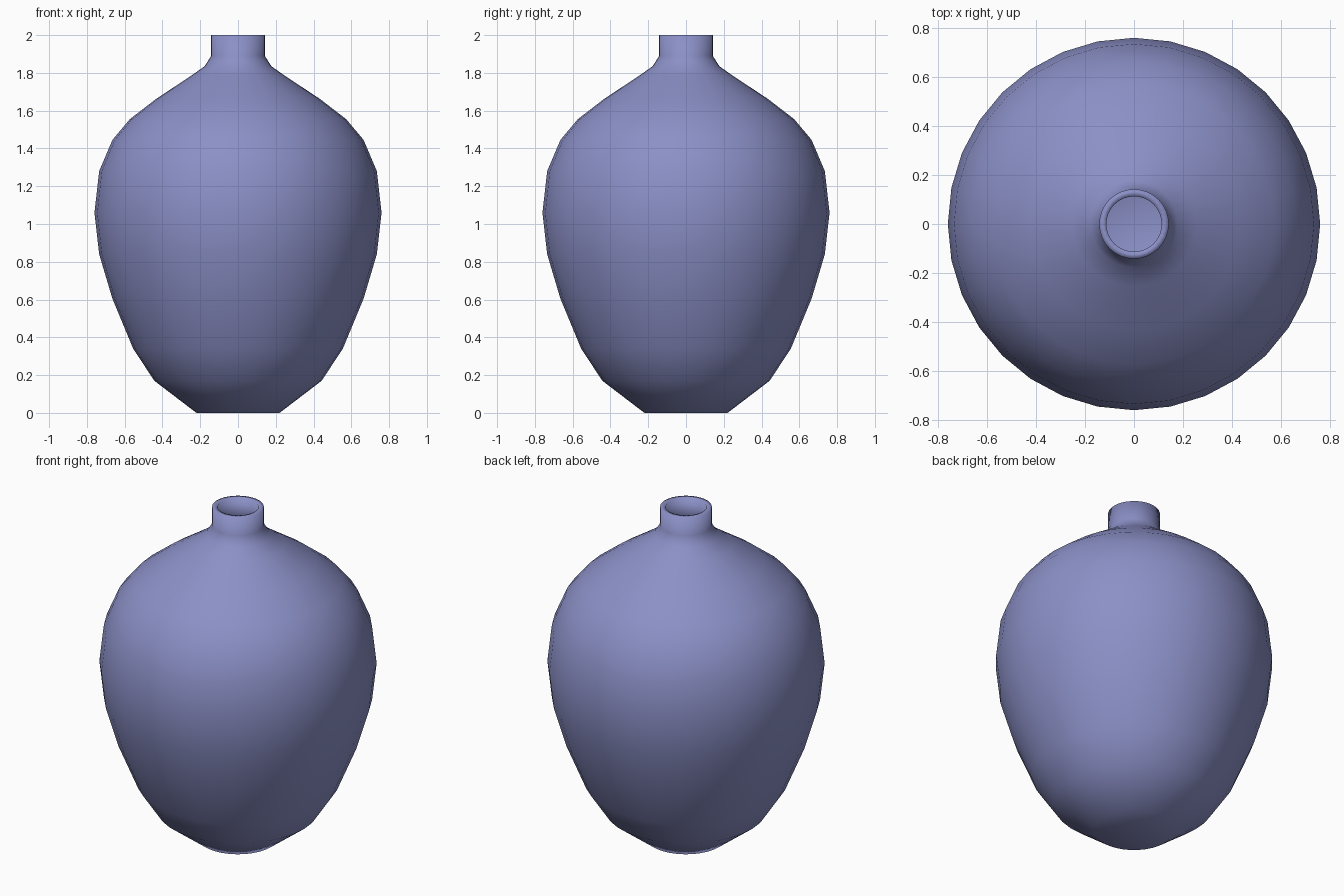
import bpy, bmesh, math

if "Cube" in bpy.data.objects:
    bpy.data.objects.remove(bpy.data.objects["Cube"])

SEGMENTS = 32

# outer profile (radius, height) from foot to lip
PROFILE = [(0.22, 0.0), (0.443, 0.17), (0.555, 0.34), (0.665, 0.605),
           (0.735, 0.84), (0.76, 1.06), (0.735, 1.28), (0.665, 1.445),
           (0.573, 1.555), (0.43, 1.665), (0.255, 1.78), (0.177, 1.835),
           (0.142, 1.89), (0.142, 2.0)]

glaze = bpy.data.materials.new("lavender_glaze")
glaze.diffuse_color = (0.26, 0.28, 0.57, 1)
glaze.use_nodes = True
glaze.node_tree.nodes["Principled BSDF"].inputs["Base Color"].default_value = glaze.diffuse_color

# vase wall: one ring per profile point, with a flat base
bm = bmesh.new()
rings = []
for r, z in PROFILE:
    rings.append([bm.verts.new((r * math.cos(2 * math.pi * i / SEGMENTS),
                                r * math.sin(2 * math.pi * i / SEGMENTS), z))
                  for i in range(SEGMENTS)])
for low, high in zip(rings, rings[1:]):
    for i in range(SEGMENTS):
        j = (i + 1) % SEGMENTS
        bm.faces.new((low[i], low[j], high[j], high[i]))
bm.faces.new(rings[0][::-1])
for f in bm.faces:
    f.smooth = True

mesh = bpy.data.meshes.new("vase")
bm.to_mesh(mesh)
bm.free()
mesh.materials.append(glaze)
vase = bpy.data.objects.new("vase", mesh)
bpy.context.collection.objects.link(vase)

# hollow inside with a thick lip
shell = vase.modifiers.new("wall_thickness", 'SOLIDIFY')
shell.thickness = 0.029
shell.offset = -1
shell.use_even_offset = True
